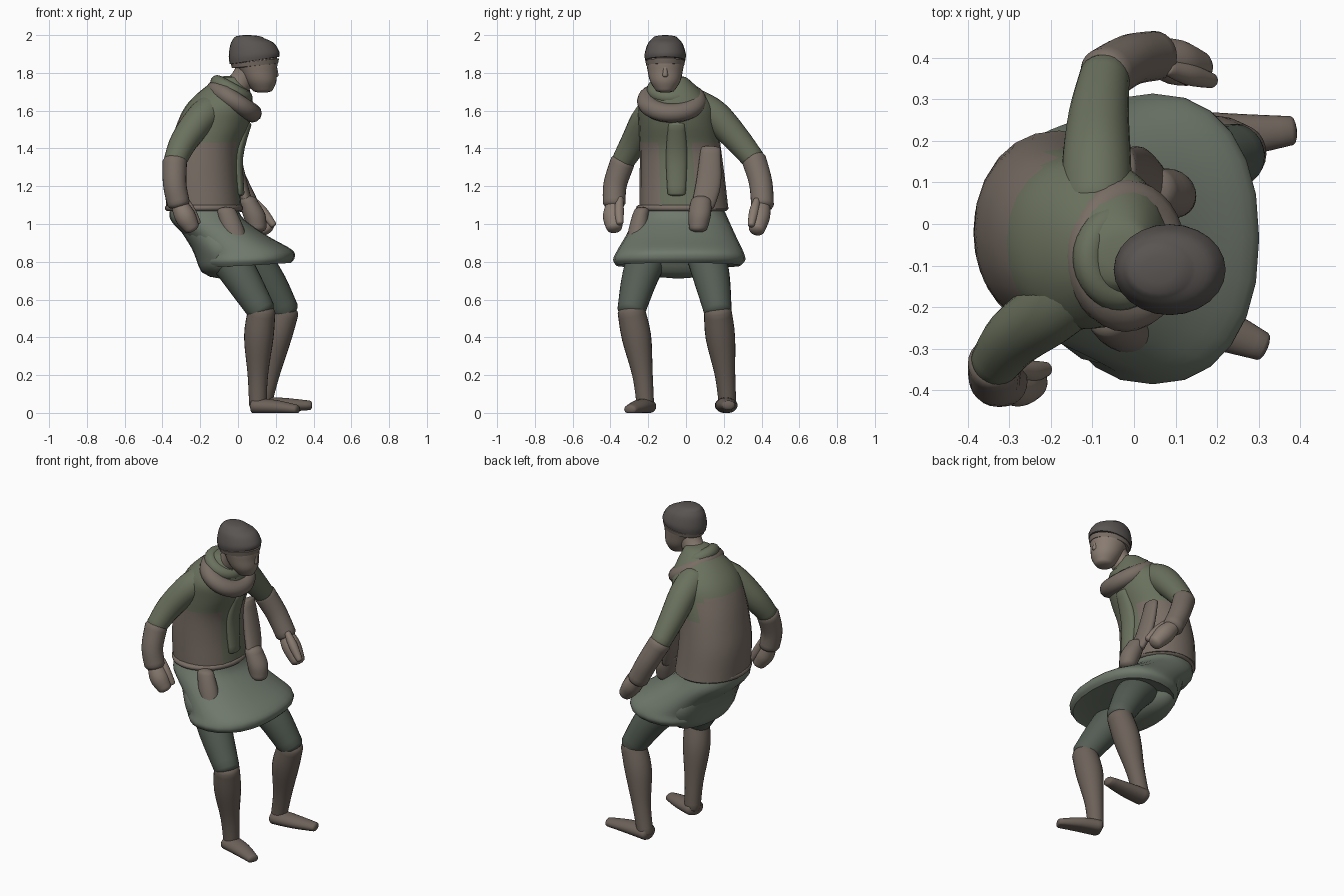
import bpy, math
from mathutils import Vector

if "Cube" in bpy.data.objects:
    bpy.data.objects.remove(bpy.data.objects["Cube"])

SIDES = 24
ANG = [2 * math.pi * i / SIDES for i in range(SIDES)]
BEND = [math.radians(d) for d in (30, 60, 85)]     # rounding steps of the ends
MATS = {}


def colour(name, r, g, b):
    MATS[name] = bpy.data.materials.new(name)
    MATS[name].diffuse_color = (r, g, b, 1)


colour("green", .145, .165, .11)
colour("brown", .19, .155, .13)
colour("skirt", .16, .19, .15)
colour("trouser", .09, .11, .09)
colour("boot", .15, .12, .10)
colour("hat", .10, .09, .085)
colour("skin", .25, .20, .165)


def smooth_rows(rows, steps=4):
    """Catmull-Rom interpolation of section rows."""
    out = []
    for i in range(len(rows) - 1):
        quad = rows[max(i - 1, 0)], rows[i], rows[i + 1], rows[min(i + 2, len(rows) - 1)]
        for s in range(steps):
            t = s / steps
            out.append([b + t * (c - a + t * (2 * a - 5 * b + 4 * c - d
                        + t * (3 * (b - c) + d - a))) / 2 for a, b, c, d in zip(*quad)])
    return out + [list(rows[-1])]


def finish(ob, mats):
    for m in mats:
        ob.data.materials.append(MATS[m])
    bpy.ops.object.select_all(action='DESELECT')
    ob.select_set(True)
    bpy.context.view_layer.objects.active = ob
    bpy.ops.object.shade_smooth_by_angle(angle=math.radians(50))
    return ob


def skin_rings(name, mats, rings, cap_a, cap_b):
    """Join rings into a closed skin whose ends bulge by the two cap vectors."""
    def end(ring, push):
        mid = sum(ring, Vector()) / SIDES
        return [[mid + (p - mid) * math.cos(d) + push * math.sin(d) for p in ring] for d in BEND]
    rings = end(rings[0], cap_a)[::-1] + rings + end(rings[-1], cap_b)
    n, k = SIDES, len(rings)
    faces = [(r * n + i, r * n + (i + 1) % n, (r + 1) * n + (i + 1) % n, (r + 1) * n + i)
             for r in range(k - 1) for i in range(n)]
    faces += [tuple(reversed(range(n))), tuple(range((k - 1) * n, k * n))]
    me = bpy.data.meshes.new(name)
    me.from_pydata([Vector((p.x, p.y, max(p.z, 0))) for r in rings for p in r], [], faces)
    ob = bpy.data.objects.new(name, me)
    bpy.context.collection.objects.link(ob)
    return finish(ob, mats)


def stack(name, mats, y, rows, slope=(0, 0), caps=(-.015, .015), power=1.0):
    """Level ellipses: x, z, half depth, half width; y and slope run from first to last.
    A power below 1 makes the ellipses squarer."""
    def sq(v):
        return math.copysign(abs(v) ** power, v)
    rows = smooth_rows(rows)
    rings = []
    for i, (x, z, a, b) in enumerate(rows):
        f = i / (len(rows) - 1)
        yc, s = (q[0] + (q[1] - q[0]) * f for q in (y, slope))
        rings.append([Vector((x + a * sq(math.cos(t)), yc + b * sq(math.sin(t)),
                              z + s * a * math.cos(t))) for t in ANG])
    return skin_rings(name, mats, rings, Vector((0, 0, caps[0])), Vector((0, 0, caps[1])))


def tube(name, mat, path, radii, wide=1.0):
    """Round-ended tube along a path; wide stretches it sideways."""
    rows = smooth_rows([(*p, r) for p, r in zip(path, radii)])
    pts = [Vector(r[:3]) for r in rows]
    rings, tans = [], []
    for i, r in enumerate(rows):
        tan = (pts[min(i + 1, len(pts) - 1)] - pts[max(i - 1, 0)]).normalized()
        u = Vector((0, 1, 0)).cross(tan).normalized() * r[3]
        v = tan.cross(u) * wide
        rings.append([pts[i] + u * math.cos(t) + v * math.sin(t) for t in ANG])
        tans.append(tan * r[3] * .5)
    return skin_rings(name, [mat], rings, -tans[0], tans[-1])


# jacket: brown lower body and side panels, green chest
jacket = stack("jacket", ["brown", "green"], (-.01, -.07), [
    (-.18, 1.08, .20, .235), (-.19, 1.25, .195, .225), (-.175, 1.40, .185, .215),
    (-.135, 1.52, .192, .21), (-.10, 1.62, .18, .20), (-.07, 1.70, .135, .145),
    (-.035, 1.77, .075, .08)], power=.92)
for f in jacket.data.polygons:
    c = f.center
    if c.z > (1.43 if c.x > -.2 else 1.56) or (c.x > -.1 and abs(c.y + .04) < .09):
        f.material_index = 1


def roll(name, mat, loc, major, minor, wide, tilt):
    bpy.ops.mesh.primitive_torus_add(location=loc, rotation=(0, tilt, 0), major_radius=major,
                                     minor_radius=minor, major_segments=32, minor_segments=12)
    ob = bpy.context.object
    ob.name, ob.scale = name, (1, wide, 1)
    finish(ob, [mat])


# hem roll round the jacket bottom, and the scarf
roll("jacket_hem", "brown", (-.18, -.02, 1.085), .19, .017, 1.18, 0)
roll("scarf", "brown", (-.02, -.075, 1.65), .115, .05, 1.12, .58)
roll("scarf_upper_fold", "green", (-.035, -.08, 1.71), .085, .038, 1.05, .5)

# skirt with a thick rim and hollowed underside, and the seat below it at the back
stack("skirt", ["skirt"], (-.02, -.04), [
    (-.18, 1.08, .18, .22), (-.16, 1.02, .195, .25), (-.055, .93, .215, .295),
    (.035, .855, .25, .335), (.045, .81, .255, .35), (.045, .78, .235, .33)],
    slope=(0, .06), caps=(.02, .03), power=.88)
stack("seat", ["skirt"], (-.03, -.04), [
    (-.13, .98, .185, .25), (-.085, .87, .16, .30), (-.09, .78, .12, .27)], caps=(.02, -.068))

# pouches, open jacket flap and scarf tail
stack("front_pouch", ["brown"], (.065, .08), [
    (.10, .98, .05, .05), (.085, 1.05, .06, .06), (.055, 1.12, .05, .055)], caps=(-.025, .03))
stack("hip_pouch", ["brown"], (-.27, -.235), [
    (0, .885, .055, .05), (-.03, .98, .06, .05), (-.06, 1.07, .05, .04)], caps=(-.02, .02))
tube("jacket_flap", "brown", [(-.02, .13, 1.40), (.015, .12, 1.22), (.05, .09, 1.1)],
     (.026, .033, .03), 2)
tube("scarf_tail", "green", [(.05, -.05, 1.53), (.0, -.05, 1.36), (.01, -.05, 1.16)],
     (.022, .028, .024), 2)

# head: neck, face, nose, brow band and knitted hat
HEAD_Y = (-.11, -.11)
tube("neck", "skin", [(-.05, -.08, 1.68), (.02, -.095, 1.76), (.07, -.11, 1.85)],
     (.07, .063, .067))
stack("face", ["skin"], HEAD_Y, [
    (.13, 1.71, .055, .052), (.12, 1.755, .083, .08), (.105, 1.81, .1, .093),
    (.09, 1.87, .118, .1), (.085, 1.93, .1, .08)])
tube("nose", "skin", [(.196, -.11, 1.83), (.2, -.11, 1.785)], (.011, .015))
stack("brow_band", ["brown"], HEAD_Y, [(.09, 1.838, .122, .1), (.09, 1.862, .128, .105)],
      slope=(.1, .12), caps=(-.006, .004))
stack("hat", ["hat"], HEAD_Y, [
    (.087, 1.866, .131, .106), (.085, 1.90, .134, .109), (.075, 1.955, .115, .092),
    (.06, 1.985, .08, .066)], slope=(.15, -.03), caps=(-.004, .015))


def arm(side, inward, path):
    """Sleeve, cuff, hand and thumb follow one path from shoulder to fingertips."""
    tube(side + "_sleeve", "green", path[:4], (.085, .083, .073, .06))
    tube(side + "_cuff", "brown", path[3:6], (.065, .062, .06))
    tube(side + "_hand", "skin", path[5:], (.042, .055, .042))
    shift = Vector((.032, .03 * inward, .025))
    tube(side + "_thumb", "skin", [Vector(p) + shift for p in path[5:]], (.018, .026, .018))


arm("right", 1, [(-.10, -.10, 1.63), (-.185, -.195, 1.57), (-.285, -.27, 1.44),
                 (-.335, -.335, 1.33), (-.335, -.375, 1.21), (-.315, -.38, 1.11),
                 (-.28, -.385, 1.04), (-.245, -.38, .98)])
arm("left", -1, [(-.09, .05, 1.63), (-.09, .15, 1.575), (-.085, .26, 1.46),
                 (-.07, .36, 1.34), (-.01, .395, 1.22), (.05, .405, 1.1),
                 (.10, .39, 1.04), (.155, .375, .97)])


def leg(side, path, foot):
    """Thigh and boot share one path from hip to ankle."""
    tube(side + "_thigh", "trouser", path[:3], (.11, .097, .074))
    tube(side + "_boot", "boot", path[2:], (.073, .078, .054, .046))
    tube(side + "_foot", "boot", foot, (.043, .038, .025), 1.4)


leg("right", [(-.10, -.17, .90), (.01, -.24, .73), (.125, -.29, .54), (.11, -.262, .40),
              (.105, -.23, .2), (.105, -.215, .04)],
    [(.09, -.215, .035), (.20, -.25, .03), (.31, -.295, .018)])
leg("left", [(-.02, .09, .90), (.14, .135, .72), (.25, .168, .54), (.205, .182, .40),
             (.165, .207, .2), (.13, .22, .04)],
    [(.115, .213, .04), (.24, .213, .042), (.38, .225, .04)])

for m in bpy.data.materials:
    if m.users and not m.is_grease_pencil:
        m.use_nodes = True
        m.node_tree.nodes["Principled BSDF"].inputs["Base Color"].default_value = m.diffuse_color
